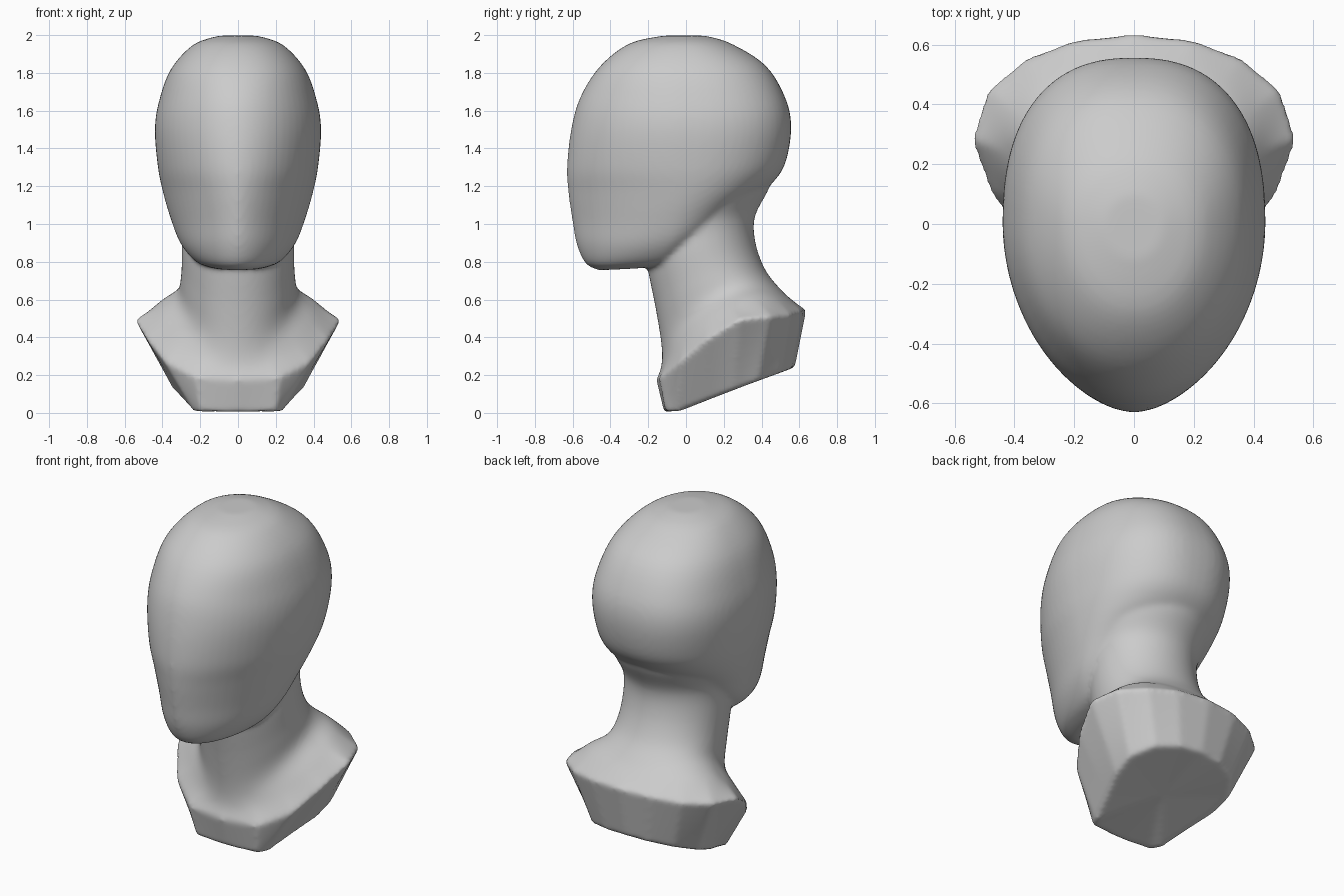
import bpy, bmesh
from math import sin, cos, pi
from mathutils import Vector

if "Cube" in bpy.data.objects:
    bpy.data.objects.remove(bpy.data.objects["Cube"])

HALF = 32  # segments from front to back on one side


def mirror_ring(half):
    """Close a front-to-back half outline across x = 0."""
    return half + [Vector((-p.x, p.y, p.z)) for p in half[-2:0:-1]]


def oval(yf, zf, yb, zb, w, zs, ym, pf=2.0, pb=2.0):
    """Egg-shaped ring: front, back and side heights, own roundness front and back."""
    half = []
    for i in range(HALF + 1):
        a = -pi / 2 + pi * i / HALF
        c, s = max(cos(a), 0.0), sin(a)
        p = pf if s < 0 else pb
        t = abs(s) ** (2 / p) * (1 if s >= 0 else -1)
        y = ym + t * ((yb - ym) if t > 0 else (ym - yf))
        z = zs + t * (zb - zf) / 2 + t * t * ((zf + zb) / 2 - zs)
        x = 0 if i in (0, HALF) else w * c ** (2 / p)
        half.append(Vector((x, y, z)))
    return mirror_ring(half)


def outline(pts):
    """Ring from nine straight-joined half-outline points."""
    pts = [Vector(p) for p in pts]
    k = HALF // (len(pts) - 1)
    half = [a.lerp(b, j / k) for a, b in zip(pts, pts[1:]) for j in range(k)]
    return mirror_ring(half + [pts[-1]])


def smooth_levels(rings, k=5):
    """Catmull-Rom interpolation between successive rings."""
    out = []
    for i in range(len(rings) - 1):
        q = [rings[max(0, min(len(rings) - 1, i + d))] for d in (-1, 0, 1, 2)]
        for j in range(k):
            t = j / k
            out.append([0.5 * (2 * b + (c - a) * t + (2 * a - 5 * b + 4 * c - d) * t * t
                               + (3 * b - a - 3 * c + d) * t ** 3)
                        for a, b, c, d in zip(*q)])
    return out + [rings[-1]]


def loft(name, rings):
    bm = bmesh.new()
    rows = [[bm.verts.new(p) for p in r] for r in rings]
    n = len(rows[0])
    for r0, r1 in zip(rows, rows[1:]):
        for i in range(n):
            j = (i + 1) % n
            bm.faces.new((r0[i], r0[j], r1[j], r1[i]))
    for row in (rows[0], rows[-1]):  # end caps as fans
        mid = bm.verts.new(sum((v.co for v in row), Vector()) / n)
        for i in range(n):
            bm.faces.new((row[i], row[(i + 1) % n], mid))
    bmesh.ops.recalc_face_normals(bm, faces=bm.faces)
    me = bpy.data.meshes.new(name)
    bm.to_mesh(me)
    bm.free()
    ob = bpy.data.objects.new(name, me)
    bpy.context.collection.objects.link(ob)
    return ob


# head: jaw underside up to the crown
head = loft("mannequin_head", smooth_levels([
    oval(-.46, .755, -.12, .78, .12, .765, -.25),
    oval(-.53, .79, .00, .83, .22, .80, -.15, 1.9),
    oval(-.578, .89, .20, 1.0, .305, .90, -.08, 1.75),
    oval(-.602, 1.02, .34, 1.13, .36, 1.04, -.03, 1.68, 2.1),
    oval(-.622, 1.16, .45, 1.21, .40, 1.18, 0, 1.72, 2.2),
    oval(-.63, 1.30, .525, 1.32, .425, 1.31, 0, 1.82, 2.3),
    oval(-.608, 1.50, .557, 1.51, .44, 1.5, 0, 1.9, 2.4),
    oval(-.56, 1.67, .525, 1.67, .418, 1.65, 0, 1.95, 2.4),
    oval(-.455, 1.835, .42, 1.84, .355, 1.82, 0, 2.1, 2.3),
    oval(-.30, 1.955, .235, 1.957, .235, 1.95, 0, 2.1, 2.1),
    oval(-.12, 1.997, .10, 1.997, .10, 1.997, 0),
]))

# bust: slanted base block with a sharp rim, flowing up into the neck
bottom = outline([(0, -.115, 0), (.2, -.105, 0), (.23, -.05, .003), (.29, .12, .07),
                  (.34, .25, .12), (.35, .38, .17), (.27, .5, .213), (.14, .56, .235),
                  (0, .577, .243)])
rim = outline([(0, -.157, .175), (.22, -.14, .185), (.39, -.03, .27), (.485, .11, .39),
               (.545, .285, .495), (.49, .45, .51), (.36, .555, .52), (.2, .615, .537),
               (0, .637, .543)])
neck = smooth_levels([
    rim,
    oval(-.13, .25, .565, .595, .42, .56, .24),
    oval(-.13, .36, .50, .655, .325, .63, .20),
    oval(-.16, .55, .42, .757, .302, .72, .14),
    oval(-.20, .75, .368, .90, .297, .86, .09),
    oval(-.21, .85, .365, 1.04, .30, 1.0, .08),
    oval(-.20, .95, .44, 1.19, .345, 1.12, .08),
    oval(-.15, 1.05, .45, 1.28, .33, 1.25, .10),
])
side = [[a.lerp(b, j / 6) for a, b in zip(bottom, rim)] for j in range(6)]
bust = loft("neck_and_bust", side + neck)

# merge into one skin and soften the joins
m = head.modifiers.new("join", 'BOOLEAN')
m.operation, m.object, m.solver = 'UNION', bust, 'EXACT'
m = head.modifiers.new("skin", 'REMESH')
m.mode, m.voxel_size, m.use_smooth_shade = 'VOXEL', .014, True
m = head.modifiers.new("soften", 'SMOOTH')
m.factor, m.iterations = .5, 8
bpy.context.view_layer.update()
dg = bpy.context.evaluated_depsgraph_get()
merged = bpy.data.meshes.new_from_object(head.evaluated_get(dg))
head.modifiers.clear()
head.data = merged
head.name = "mannequin_head_bust"
bpy.data.objects.remove(bust)
merged.polygons.foreach_set("use_smooth", [True] * len(merged.polygons))
